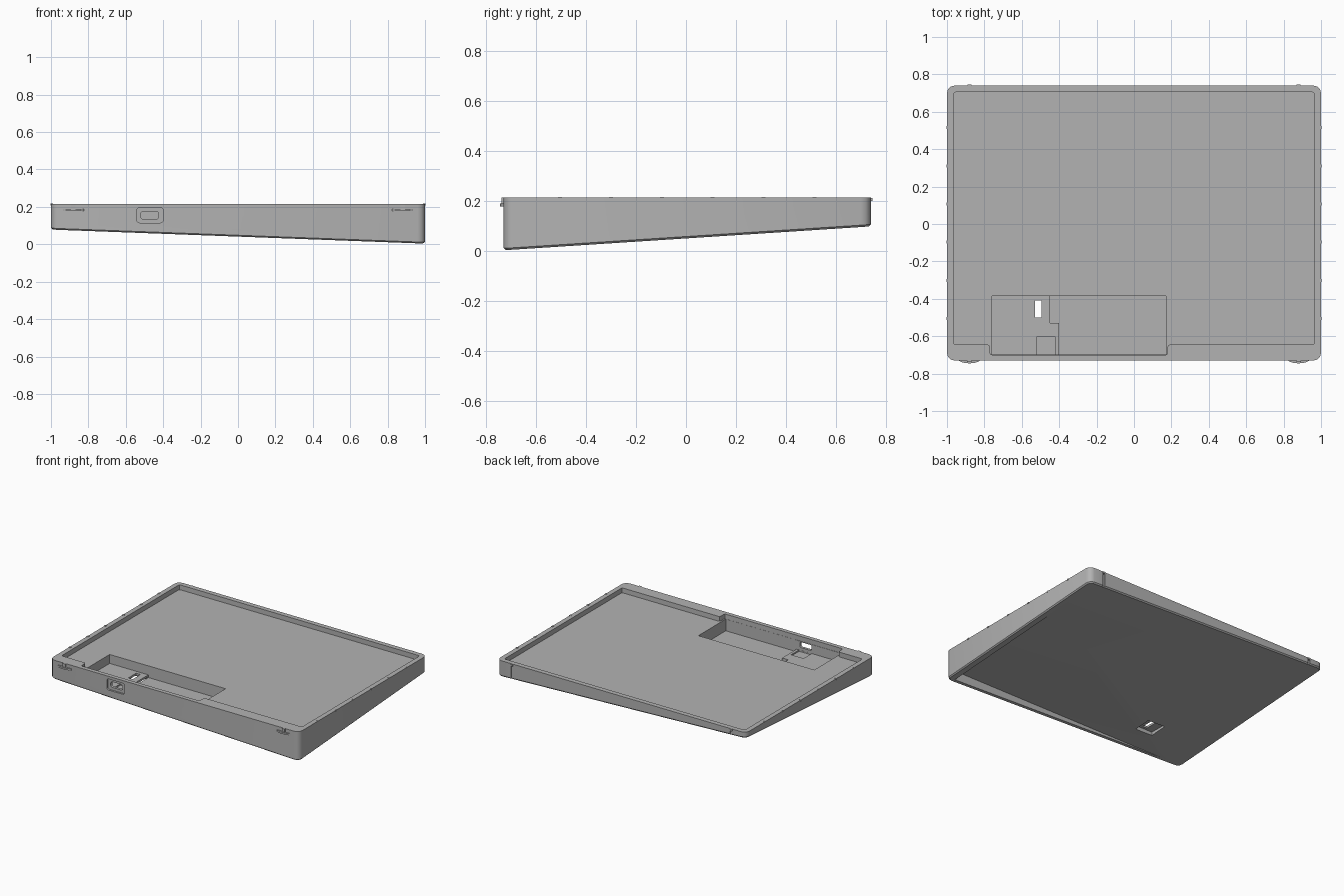
import bpy, bmesh, math

if "Cube" in bpy.data.objects:
    bpy.data.objects.remove(bpy.data.objects["Cube"])

grey = bpy.data.materials.new("mid_grey")
grey.diffuse_color = (0.45, 0.45, 0.45, 1)
grey.use_nodes = True
grey.node_tree.nodes["Principled BSDF"].inputs["Base Color"].default_value = grey.diffuse_color
TOP = 0.215


def underside(x, y):
    # plane of the doubly tilted base
    return 0.003 + 0.0375 * (1 - x) + 0.065 * (y + 0.73)


def prism(name, outline, z0, z1, radius=0.0, segments=3, edge=0.0):
    """Extrude an outline; z0 may be a function of x, y. Rounds upright and bottom edges."""
    low = z0 if callable(z0) else (lambda x, y: z0)
    bm = bmesh.new()
    a = [bm.verts.new((x, y, low(x, y))) for x, y in outline]
    b = [bm.verts.new((x, y, z1)) for x, y in outline]
    n = len(outline)
    bm.faces.new(a[::-1])
    bm.faces.new(b)
    for i in range(n):
        j = (i + 1) % n
        bm.faces.new((a[i], a[j], b[j], b[i]))
    bmesh.ops.recalc_face_normals(bm, faces=bm.faces[:])
    if radius:
        up = [e for e in bm.edges
              if (e.verts[0].co - e.verts[1].co).xy.length < 1e-5]
        bmesh.ops.bevel(bm, geom=up, offset=radius, segments=segments,
                        profile=0.5, affect='EDGES')
    if edge:
        base = min(bm.faces, key=lambda f: f.normal.z)
        bmesh.ops.bevel(bm, geom=list(base.edges), offset=edge, segments=1,
                        affect='EDGES')
    mesh = bpy.data.meshes.new(name)
    bm.to_mesh(mesh)
    bm.free()
    ob = bpy.data.objects.new(name, mesh)
    mesh.materials.append(grey)
    bpy.context.collection.objects.link(ob)
    return ob


def rect(x0, x1, y0, y1):
    return [(x0, y0), (x1, y0), (x1, y1), (x0, y1)]


def box(name, x0, x1, y0, y1, z0, z1, radius=0.0):
    return prism(name, rect(x0, x1, y0, y1), z0, z1, radius)


# wedge shaped body
body = prism("case_body", rect(-1, 1, -0.73, 0.74), underside, TOP, 0.04, 3, 0.008)

# tray with a wider front rim, stepped forward over the pocket
tray = [(-0.965, -0.645), (-0.77, -0.645), (-0.77, -0.70), (0.18, -0.70),
        (0.18, -0.645), (0.965, -0.645), (0.965, 0.705), (-0.965, 0.705)]
cutters = [prism("tray_cutter", tray, 0.18, 0.3, 0.012, 2)]

# component pocket: deep right side, shallower left side
right_pocket = [(-0.40, -0.699), (0.17, -0.699), (0.17, -0.385),
                (-0.45, -0.385), (-0.45, -0.53), (-0.40, -0.53)]
cutters += [
    prism("deep_pocket_cutter", right_pocket, 0.095, 0.25),
    box("shallow_pocket_cutter", -0.76, -0.39, -0.698, -0.386, 0.115, 0.26),
    box("socket_well_cutter", -0.52, -0.42, -0.697, -0.605, 0.105, 0.2),
    # switch slot and its underside recess
    box("switch_slot_cutter", -0.53, -0.495, -0.50, -0.41, -0.1, 0.2),
    box("switch_recess_cutter", -0.59, -0.45, -0.52, -0.39, -0.1, 0.1),
    # hollow under the deep corner
    box("base_hollow_cutter", -0.95, 0.95, -0.70, 0.70, -0.1, 0.073),
]


def port_cutter(name, x0, x1, z0, z1, y0, y1, r):
    # rounded opening seen from the front
    ob = prism(name, rect(x0, x1, z0, z1), y0, y1, r, 3)
    for v in ob.data.vertices:
        x, z, y = v.co
        v.co = (x, y, z)
    ob.data.flip_normals()
    return ob


cutters += [
    port_cutter("port_recess_cutter", -0.542, -0.40, 0.115, 0.195, -0.8, -0.717, 0.015),
    port_cutter("port_opening_cutter", -0.52, -0.425, 0.135, 0.175, -0.79, -0.65, 0.012),
]
# upright grooves on the back
for s in (-1, 1):
    cutters.append(box("back_groove_cutter", s * 0.88 - 0.008, s * 0.88 + 0.008,
                       0.733, 0.8, -0.1, 0.2))

bpy.context.view_layer.objects.active = body
for c in cutters:
    c.hide_render = True
    m = body.modifiers.new(c.name, 'BOOLEAN')
    m.operation = 'DIFFERENCE'
    m.solver = 'EXACT'
    m.object = c
    bpy.ops.object.modifier_apply(modifier=m.name)
for c in cutters:
    bpy.data.objects.remove(c)

# front clips, back tabs and side ridges
for s, side in ((-1, "left"), (1, "right")):
    cx = s * 0.88
    arc = [(cx + 0.06 * math.cos(t), -0.722 + 0.023 * math.sin(t))
           for t in [math.pi + math.pi * i / 10 for i in range(11)]]
    prism(side + "_front_clip", arc, 0.178, 0.19)
    box(side + "_clip_stem", cx - 0.012, cx + 0.012, -0.738, -0.715, 0.185, TOP)
    box(side + "_back_tab", cx - 0.01, cx + 0.01, 0.73, 0.746, 0.2, 0.213)
    for i in range(6):
        y = -0.505 + 0.204 * i
        box(side + "_ridge", s * 0.995 - 0.007, s * 0.995 + 0.007,
            y - 0.008, y + 0.008, 0.208, TOP + 0.002)

bpy.ops.object.select_all(action='DESELECT')
body.select_set(True)
bpy.context.view_layer.objects.active = body
bpy.ops.object.shade_smooth_by_angle(angle=math.radians(32))
